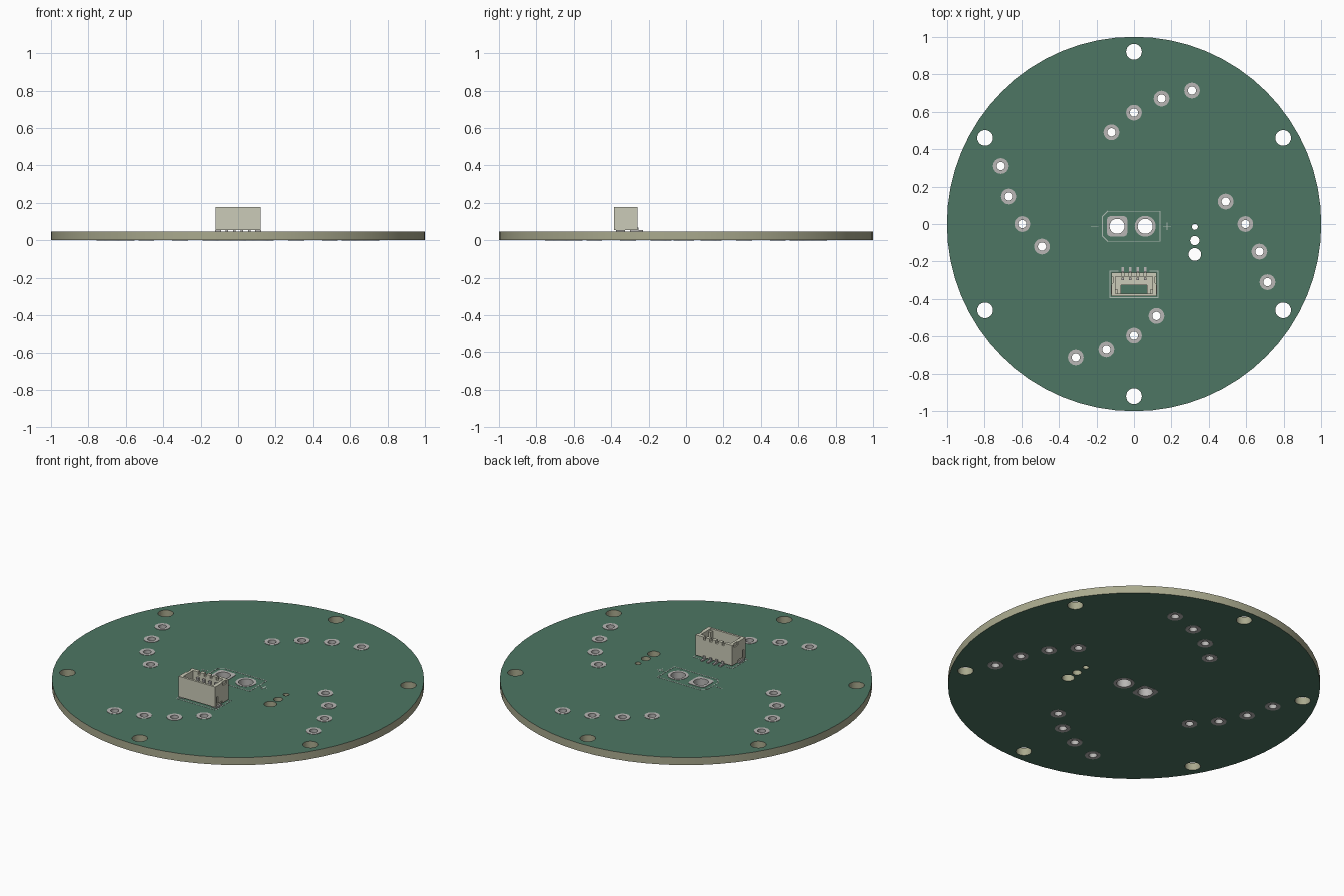
import bpy, bmesh
from math import sin, cos, pi, atan2, hypot
from mathutils import Vector

if "Cube" in bpy.data.objects:
    bpy.data.objects.remove(bpy.data.objects["Cube"])

Z0, Z1, TOP = 0.001, 0.046, 0.048      # laminate bottom, laminate top, copper top


def material(name, rgb):
    m = bpy.data.materials.new(name)
    m.diffuse_color = (*rgb, 1)
    m.use_nodes = True
    m.node_tree.nodes["Principled BSDF"].inputs["Base Color"].default_value = m.diffuse_color
    return m


GREEN = material("solder_mask", (0.075, 0.18, 0.125))
TAN = material("laminate", (0.40, 0.40, 0.27))
TIN = material("tin", (0.48, 0.47, 0.46))
INK = material("print", (0.42, 0.50, 0.45))
CREAM = material("cream_plastic", (0.60, 0.60, 0.48))


def finish(name, bm, *mats, smooth=False):
    bmesh.ops.recalc_face_normals(bm, faces=bm.faces)
    me = bpy.data.meshes.new(name)
    bm.to_mesh(me)
    bm.free()
    for m in mats:
        me.materials.append(m)
    ob = bpy.data.objects.new(name, me)
    bpy.context.collection.objects.link(ob)
    if smooth:
        bpy.ops.object.select_all(action='DESELECT')
        ob.select_set(True)
        bpy.context.view_layer.objects.active = ob
        bpy.ops.object.shade_smooth_by_angle(angle=0.6)
    return ob


def box(bm, x0, x1, y0, y1, z0, z1):
    vs = bmesh.ops.create_cube(bm, size=1)["verts"]
    for v in vs:
        v.co = Vector(((x0 + x1) / 2 + v.co.x * (x1 - x0),
                       (y0 + y1) / 2 + v.co.y * (y1 - y0),
                       (z0 + z1) / 2 + v.co.z * (z1 - z0)))
    return vs


def prism_x(bm, pts, x0, x1):
    """Extrude a (y, z) outline along x."""
    f = bm.faces.new([bm.verts.new((x0, y, z)) for y, z in pts])
    new = bmesh.ops.extrude_face_region(bm, geom=[f])["geom"]
    bmesh.ops.translate(bm, vec=(x1 - x0, 0, 0),
                        verts=[g for g in new if isinstance(g, bmesh.types.BMVert)])


def circle(x, y, r, n):
    return [(x + r * cos(2 * pi * i / n), y + r * sin(2 * pi * i / n)) for i in range(n)]


def pad(bm, x, y, ri, ro, n=24, square=False):
    """Plated hole: annulus above and below joined by a barrel."""
    rm = ri + 0.003
    prof = [(ri, 0), (ro, 0), (ro, Z0), (rm, Z0), (rm, Z1), (ro, Z1), (ro, TOP), (ri, TOP)]
    rings = []
    for i in range(n):
        a = 2 * pi * i / n
        k = (cos(a) ** 6 + sin(a) ** 6) ** (-1 / 6) if square else 1
        rings.append([bm.verts.new((x + r * (k if r == ro else 1) * cos(a),
                                    y + r * (k if r == ro else 1) * sin(a), z))
                      for r, z in prof])
    for i in range(n):
        a, b = rings[i], rings[(i + 1) % n]
        for j in range(len(prof)):
            k = (j + 1) % len(prof)
            bm.faces.new((a[j], a[k], b[k], b[j]))


def line(bm, p, q, w=0.005):
    """Thin printed stroke on top of the board."""
    length, ang = hypot(q[0] - p[0], q[1] - p[1]), atan2(q[1] - p[1], q[0] - p[0])
    for v in box(bm, -w / 2, length + w / 2, -w / 2, w / 2, Z1, Z1 + 0.001):
        x, y = v.co.x, v.co.y
        v.co.x = p[0] + x * cos(ang) - y * sin(ang)
        v.co.y = p[1] + x * sin(ang) + y * cos(ang)


# Hole layout
arm = [(-0.12, 0.49), (0, 0.595), (0.147, 0.67), (0.31, 0.713)]
wire_pads = []
for _ in range(4):
    wire_pads += arm
    arm = [(-y, x) for x, y in arm]
power_pads = [(-0.09, -0.012), (0.06, -0.012)]
mounts = [(0.92 * sin(k * pi / 3), 0.92 * cos(k * pi / 3)) for k in range(6)]
vents = [(0.325, -0.015, 0.016), (0.325, -0.088, 0.025), (0.325, -0.162, 0.034)]

# Drilled round board: filled curve with holes, turned into a mesh
cu = bpy.data.curves.new("board_outline", 'CURVE')
cu.dimensions, cu.fill_mode, cu.extrude = '2D', 'BOTH', (Z1 - Z0) / 2
loops = [circle(0, 0, 1, 64)]
loops += [circle(x, y, 0.042, 24) for x, y in mounts]
loops += [circle(x, y, r, 20) for x, y, r in vents]
loops += [circle(x, y, 0.025, 24) for x, y in wire_pads]
loops += [circle(x, y, 0.043, 24) for x, y in power_pads]
for pts in loops:
    sp = cu.splines.new('POLY')
    sp.points.add(len(pts) - 1)
    for p, (x, y) in zip(sp.points, pts):
        p.co = (x, y, 0, 1)
    sp.use_cyclic_u = True
tmp = bpy.data.objects.new("board_outline", cu)
bpy.context.collection.objects.link(tmp)
dg = bpy.context.evaluated_depsgraph_get()
src = bpy.data.meshes.new_from_object(tmp.evaluated_get(dg))
bm = bmesh.new()
bm.from_mesh(src)
bpy.data.objects.remove(tmp)
bmesh.ops.remove_doubles(bm, verts=bm.verts, dist=1e-5)
bmesh.ops.translate(bm, verts=bm.verts, vec=(0, 0, (Z0 + Z1) / 2))
bm.normal_update()
for f in bm.faces:
    f.material_index = 0 if abs(f.normal.z) > 0.5 else 1
finish("circuit_board", bm, GREEN, TAN, smooth=True)

# Plated pads
bm = bmesh.new()
for x, y in wire_pads:
    pad(bm, x, y, 0.022, 0.042)
finish("wire_pads", bm, TIN, smooth=True)
bm = bmesh.new()
pad(bm, *power_pads[0], 0.040, 0.055, square=True, n=32)
pad(bm, *power_pads[1], 0.040, 0.056, n=32)
finish("power_pads", bm, TIN, smooth=True)

# Printed outlines and polarity marks
bm = bmesh.new()
outline = [(0.14, -0.092), (0.14, 0.068), (-0.14, 0.068), (-0.168, 0.04),
           (-0.168, -0.064), (-0.14, -0.092)]
for p, q in zip(outline, outline[1:] + outline[:1]):
    line(bm, p, q)
line(bm, (0.158, -0.012), (0.194, -0.012))
line(bm, (0.176, -0.030), (0.176, 0.006))
line(bm, (-0.228, -0.012), (-0.192, -0.012))
for s in (-1, 1):
    line(bm, (s * 0.128, -0.39), (s * 0.128, -0.252))
    line(bm, (s * 0.128, -0.252), (s * 0.085, -0.252))
line(bm, (-0.128, -0.392), (0.128, -0.392))
finish("printed_outlines", bm, INK)

# Socket housing, open at the top with a window down to the board
pins = [-0.06, -0.02, 0.02, 0.06]
B, T = 0.056, 0.177
bm = bmesh.new()
box(bm, -0.12, 0.12, -0.385, -0.372, B, T)
box(bm, -0.12, 0.12, -0.280, -0.260, B, 0.160)
edges = [-0.12] + [x + d for x in pins for d in (-0.007, 0.007)] + [0.12]
for a, b in zip(edges[::2], edges[1::2]):
    box(bm, a, b, -0.280, -0.260, 0.160, T)
box(bm, -0.105, 0.105, -0.325, -0.280, B, 0.085)
for s in (-1, 1):
    box(bm, *sorted((s * 0.07, s * 0.105)), -0.372, -0.325, B, 0.085)
    box(bm, *sorted((s * 0.098, s * 0.113)), -0.372, -0.280, B, T)
    box(bm, *sorted((s * 0.085, s * 0.098)), -0.372, -0.350, 0.085, 0.165)
    # stepped raised panel on each end
    prism_x(bm, [(-0.372, 0.112), (-0.358, 0.112), (-0.358, 0.070), (-0.315, 0.070),
                 (-0.315, B), (-0.280, B), (-0.280, 0.112), (-0.278, 0.112),
                 (-0.278, 0.158), (-0.315, 0.158), (-0.315, T), (-0.372, T)],
            s * 0.113, s * 0.12)
finish("socket_housing", bm, CREAM)

# Contacts with solder feet, and end anchor tabs
bm = bmesh.new()
for x in pins:
    box(bm, x - 0.007, x + 0.007, -0.300, -0.286, 0.085, 0.150)
    box(bm, x - 0.007, x + 0.007, -0.300, -0.230, Z1, 0.054)
    box(bm, x - 0.007, x + 0.007, -0.262, -0.254, 0.054, 0.068)
for s in (-1, 1):
    box(bm, *sorted((s * 0.09, s * 0.122)), -0.375, -0.325, Z1, B)
finish("socket_contacts", bm, TIN)
